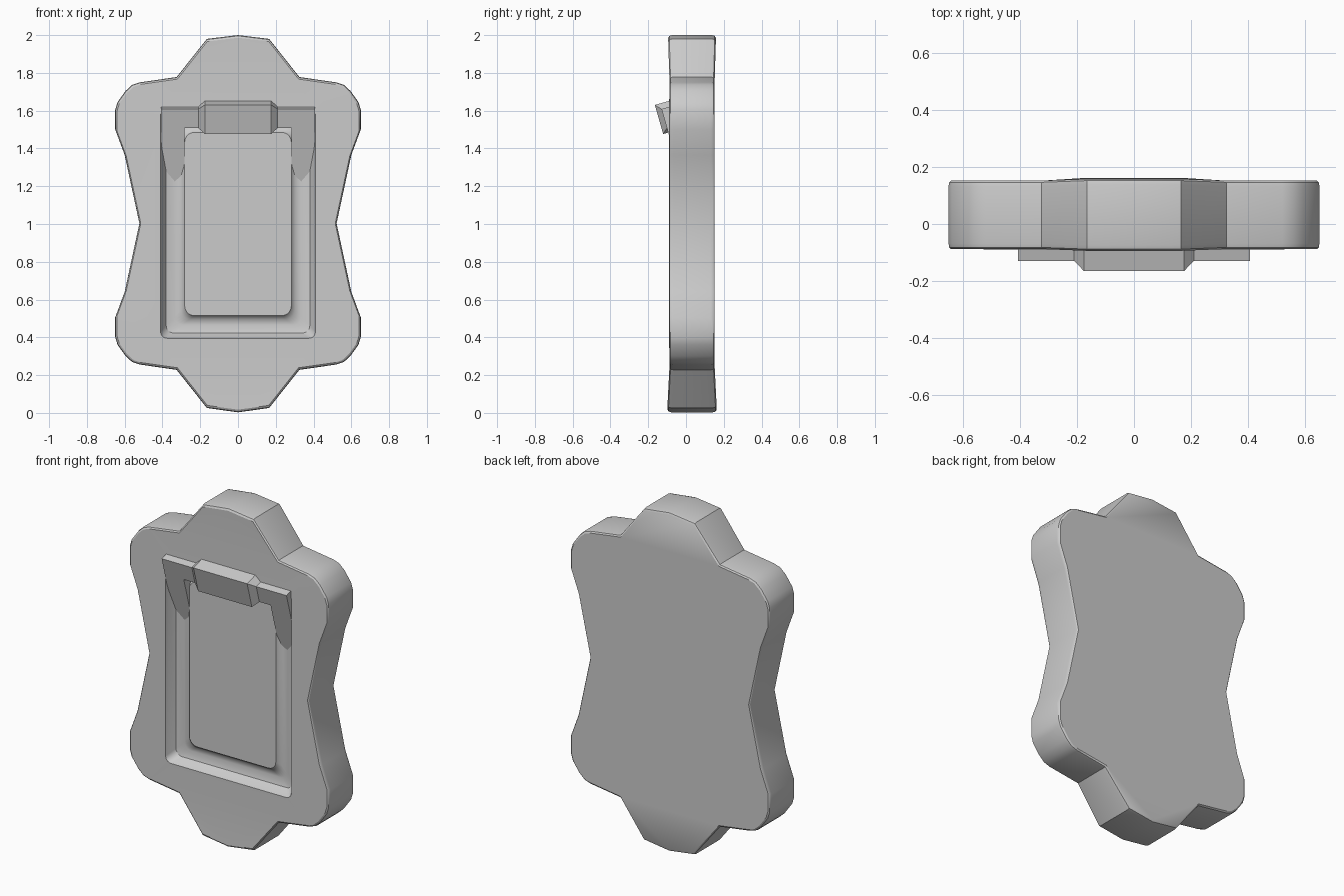
import bpy, bmesh
from math import sin, cos, radians, pi
from mathutils import Vector

if "Cube" in bpy.data.objects:
    bpy.data.objects.remove(bpy.data.objects["Cube"])


def add_ring(bm, pts):
    return [bm.verts.new(p) for p in pts]


def bridge(bm, a, b):
    n = len(a)
    for i in range(n):
        bm.faces.new((a[i], a[(i + 1) % n], b[(i + 1) % n], b[i]))


def finish(bm, name, angle=None):
    bmesh.ops.recalc_face_normals(bm, faces=bm.faces[:])
    me = bpy.data.meshes.new(name)
    bm.to_mesh(me)
    bm.free()
    ob = bpy.data.objects.new(name, me)
    bpy.context.collection.objects.link(ob)
    if angle:
        bpy.ops.object.select_all(action='DESELECT')
        ob.select_set(True)
        bpy.context.view_layer.objects.active = ob
        bpy.ops.object.shade_smooth_by_angle(angle=radians(angle))
    return ob


# Plaque outline: one quarter, mirrored down and across
quarter = [(.165, 1.98), (.325, 1.778), (.52, 1.75), (.56, 1.737), (.595, 1.705),
           (.638, 1.645), (.65, 1.605), (.65, 1.5), (.6, 1.365)]
right = quarter + [(.522, 1.003)] + [(x, 2.006 - z) for x, z in reversed(quarter)]
outline = [(0, 2.0)] + right + [(0, 0.003)] + [(-x, z) for x, z in reversed(right)]


def outline_ring(bm, inset, side, lower):
    pts = []
    for x, z in outline:
        # lobes at both ends are slightly thicker than the waist
        half = .120 + (.006 if z > 1.9 else .010 if z < .1 else 0)
        s = 1 - inset
        pts.append((x * s, .032 + side * (half - lower), 1 + (z - 1) * s))
    return add_ring(bm, pts)


def rounded_rect(w, z0, z1, y, r, seg=5):
    pts = []
    for cx, cz, a0 in ((w - r, z1 - r, 0), (-w + r, z1 - r, 90),
                       (-w + r, z0 + r, 180), (w - r, z0 + r, 270)):
        for i in range(seg + 1):
            a = radians(a0 + 90 * i / seg)
            pts.append((cx + r * cos(a), y, cz + r * sin(a)))
    return pts


# Plaque body with rounded rim
bm = bmesh.new()
bevel = [(.014, 0), (.004, .006), (0, .02)]
rings = [outline_ring(bm, i, -1, l) for i, l in bevel]
rings += [outline_ring(bm, i, 1, l) for i, l in reversed(bevel)]
for a, b in zip(rings, rings[1:]):
    bridge(bm, a, b)
bm.faces.new(rings[-1])

# Recessed channel around the flat inner panel
channel = [(.41, -.089), (.403, -.07), (.38, -.035), (.335, -.02),
           (.302, -.028), (.286, -.043), (.282, -.05)]
recess = []
for w, y in channel:
    t = (.41 - w) / .128
    recess.append(add_ring(bm, rounded_rect(w, .395 + .12 * t, 1.61 - .125 * t,
                                            y, .035 + .015 * t)))
for a, b in zip(recess, recess[1:]):
    bridge(bm, a, b)
bm.faces.new(recess[-1])

# Front face between rim and recess
bm.edges.ensure_lookup_table()
loops = []
for ring in (rings[0], recess[0]):
    for i, v in enumerate(ring):
        loops.append(bm.edges.get((v, ring[(i + 1) % len(ring)])))
bmesh.ops.triangle_fill(bm, edges=loops, use_beauty=True, use_dissolve=False,
                        normal=(0, -1, 0))
finish(bm, "plaque_body", 32)

# Tilted clip: sections along x, each (x, top, bottom, front depth)
tilt = radians(16)
origin = Vector((0, -.165, 1.63))
down = Vector((0, sin(tilt), -cos(tilt)))
depth = Vector((0, cos(tilt), sin(tilt)))


def clip_part(name, sections, back=.1):
    bm = bmesh.new()
    rings = []
    for x, h0, h1, d in sections:
        rings.append(add_ring(bm, [origin + Vector((x, 0, 0)) + down * h + depth * e
                                   for h, e in ((h0, d), (h1, d), (h1, back), (h0, back))]))
    for a, b in zip(rings, rings[1:]):
        bridge(bm, a, b)
    bm.faces.new(rings[0])
    bm.faces.new(rings[-1])
    return finish(bm, name)


clip_part("clip_bar", [(-.407, .03, .135, .028), (-.21, .03, .135, .028),
                       (-.175, 0, .16, 0), (.175, 0, .16, 0),
                       (.21, .03, .135, .028), (.407, .03, .135, .028)])
for side, label in ((-1, "left"), (1, "right")):
    clip_part("clip_leg_" + label, [(side * .283, .135, .45, .028),
                                    (side * .407, .135, .45, .028)])
